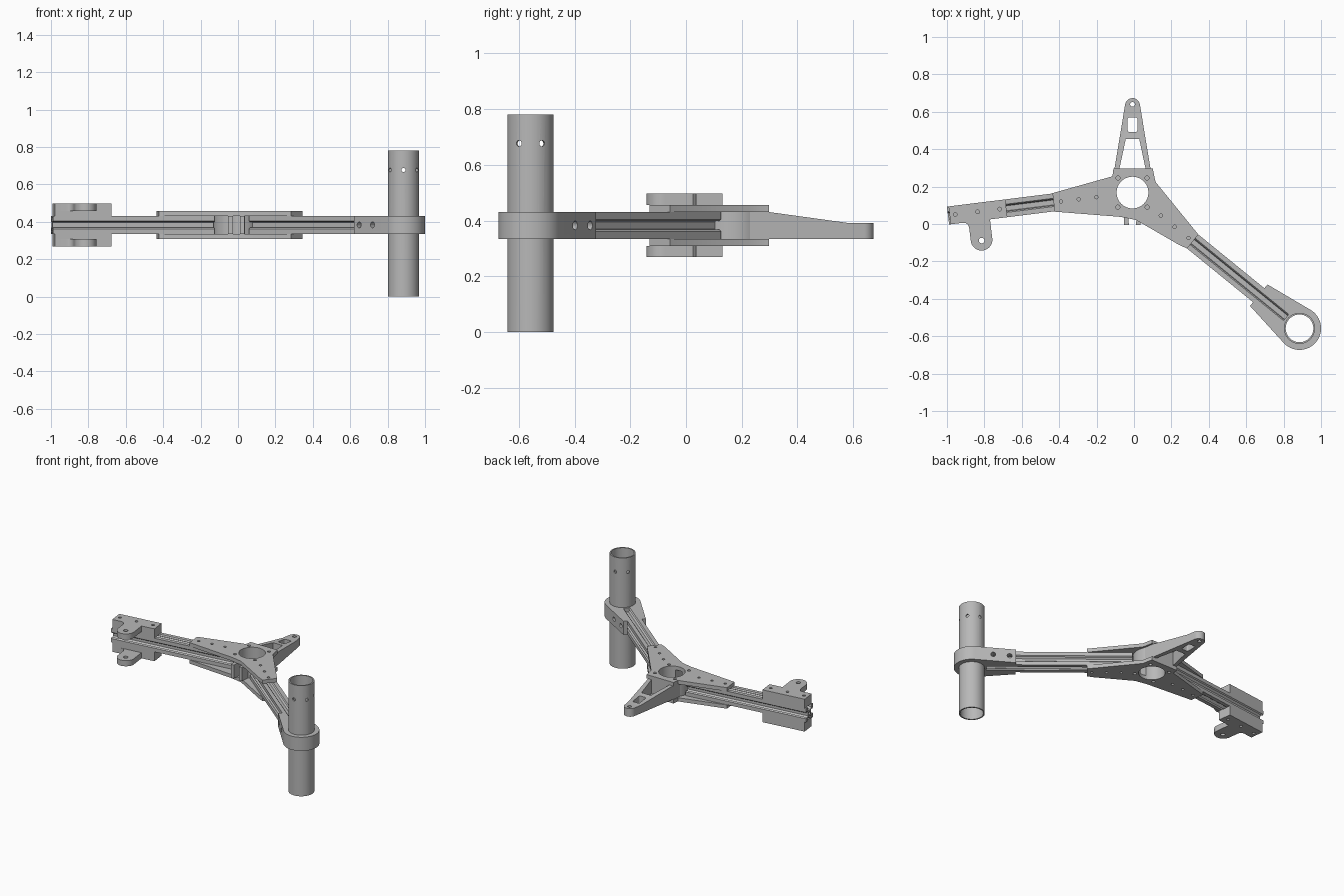
import bpy
import bmesh
from math import cos, sin, radians, pi
from mathutils import Matrix, Vector

if "Cube" in bpy.data.objects:
    bpy.data.objects.remove(bpy.data.objects["Cube"], do_unlink=True)

grey = bpy.data.materials.new("plain grey")
grey.use_nodes = True
grey.diffuse_color = (0.48, 0.48, 0.48, 1)
grey.node_tree.nodes["Principled BSDF"].inputs["Base Color"].default_value = (0.48, 0.48, 0.48, 1)

# Shared levels and arm frames (u runs outward from the hub, v sideways)
MID, HALF = 0.383, 0.048
LOW, HIGH = MID - HALF, MID + HALF
HUB = Vector((-0.008, 0.168, 0))
TUBE = Vector((0.885, -0.558, 0))
REACH = (TUBE - HUB).length
tube_dir = TUBE - HUB
LEVEL = Matrix.Identity(4)
HUB_FRAME = Matrix.Translation(HUB)
SIDE = HUB_FRAME @ Matrix.Rotation(radians(187.1), 4, 'Z')
FRONT = HUB_FRAME @ Vector((1, 0, 0)).rotation_difference(tube_dir).to_matrix().to_4x4()


def at(frame, u, v):
    p = frame @ Vector((u, v, 0))
    return p.x, p.y


def arc(cx, cy, r, a0=0, a1=360, n=32):
    full = abs(a1 - a0) == 360
    steps = n if full else n - 1
    return [(cx + r * cos(radians(a0 + (a1 - a0) * i / steps)),
             cy + r * sin(radians(a0 + (a1 - a0) * i / steps))) for i in range(n)]


def hole(frame, u, v, r):
    return arc(*at(frame, u, v), r, n=16)


def smooth(ob):
    bpy.ops.object.select_all(action='DESELECT')
    ob.select_set(True)
    bpy.context.view_layer.objects.active = ob
    bpy.ops.object.shade_smooth_by_angle()


def extrude(name, loops, z0, z1, frame=LEVEL):
    """Fill an outline, leave its inner loops open, and give it depth."""
    cu = bpy.data.curves.new(name, 'CURVE')
    cu.dimensions, cu.fill_mode, cu.extrude = '2D', 'BOTH', (z1 - z0) / 2
    for pts in loops:
        sp = cu.splines.new('POLY')
        sp.points.add(len(pts) - 1)
        for p, (x, y) in zip(sp.points, pts):
            p.co = (x, y, 0, 1)
        sp.use_cyclic_u = True
    tmp = bpy.data.objects.new(name + "_path", cu)
    bpy.context.collection.objects.link(tmp)
    dg = bpy.context.evaluated_depsgraph_get()
    me = bpy.data.meshes.new_from_object(tmp.evaluated_get(dg))
    bpy.data.objects.remove(tmp, do_unlink=True)
    me.transform(frame @ Matrix.Translation((0, 0, (z0 + z1) / 2)))
    bm = bmesh.new()
    bm.from_mesh(me)
    bmesh.ops.remove_doubles(bm, verts=bm.verts, dist=1e-5)
    bmesh.ops.recalc_face_normals(bm, faces=bm.faces)
    bm.to_mesh(me)
    bm.free()
    me.name = name
    me.materials.clear()
    me.materials.append(grey)
    ob = bpy.data.objects.new(name, me)
    bpy.context.collection.objects.link(ob)
    smooth(ob)
    return ob


def drill(ob, frame, r, length):
    """Drill a hole along the local y axis of the frame, both ways."""
    me = bpy.data.meshes.new("drill")
    bm = bmesh.new()
    bmesh.ops.create_cone(bm, cap_ends=True, segments=16, radius1=r, radius2=r, depth=length,
                          matrix=frame @ Matrix.Rotation(pi / 2, 4, 'X'))
    bm.to_mesh(me)
    bm.free()
    cutter = bpy.data.objects.new("drill", me)
    cutter.hide_render = True
    bpy.context.collection.objects.link(cutter)
    mod = ob.modifiers.new("drill", 'BOOLEAN')
    mod.operation, mod.object, mod.solver = 'DIFFERENCE', cutter, 'EXACT'
    bpy.context.view_layer.objects.active = ob
    bpy.ops.object.modifier_apply(modifier=mod.name)
    bpy.data.objects.remove(cutter, do_unlink=True)


def layers(name, loops, near, far):
    """Same plate above and below the beams."""
    extrude("upper_" + name, loops, MID + near, MID + far)
    extrude("lower_" + name, loops, MID - far, MID - near)


# Slotted beams
quarter = [(-HALF, HALF), (-0.022, HALF), (-0.015, 0.039), (-0.026, 0.039), (-0.026, 0.032),
           (-0.013, 0.019), (0.013, 0.019), (0.026, 0.032), (0.026, 0.039), (0.015, 0.039),
           (0.022, HALF)]
profile = []
for k in range(4):
    turn = Matrix.Rotation(-k * pi / 2, 2)
    profile += [tuple(turn @ Vector(p)) for p in quarter]
upright = Matrix(((0, 0, 1, 0), (1, 0, 0, 0), (0, 1, 0, MID), (0, 0, 0, 1)))
for name, frame, end in (("side_beam", SIDE, 0.994), ("front_beam", FRONT, 1.058)):
    extrude(name, [profile, arc(0, 0, 0.01, n=16)], 0.125, end, frame @ upright)

# Hub plates with centre opening and screw holes
outline = [(-0.11, 0.297), (-0.115, 0.255), at(SIDE, 0.425, -0.05), at(SIDE, 0.425, 0.05),
           (-0.07, 0.038), (0.01, 0.022), at(FRONT, 0.37, -0.06), at(FRONT, 0.415, -0.048),
           at(FRONT, 0.415, 0.048), (0.115, 0.225), (0.1, 0.297)]
holes = [arc(HUB.x, HUB.y, 0.085, n=48)]
holes += [hole(HUB_FRAME, x, y, 0.011) for x in (-0.078, 0.078) for y in (-0.078, 0.078)]
holes += [hole(f, u, 0, 0.009) for f in (SIDE, FRONT) for u in (0.195, 0.29, 0.385)]
layers("hub_plate", [outline] + holes, HALF, 0.074)

# Split clamp ring with two ears
ring = arc(0, 0, 0.122, -68, 248, 48) + [(-0.045, -0.173), (-0.02, -0.173)]
ring += arc(0, 0, 0.085, 256, -71, 48) + [(0.018, -0.173), (0.043, -0.173)]
extrude("clamp_ring", [ring], LOW, HIGH, HUB_FRAME)

# Rear leg, tapering in height toward the tip
cx = HUB.x
leg_outline = [(cx - 0.098, 0.285), (cx + 0.098, 0.285)] + arc(cx, 0.633, 0.04, 8, 172, 20)
web = [(cx - 0.07, 0.295), (cx + 0.07, 0.295), (cx + 0.036, 0.455), (cx - 0.036, 0.455)]
window = []
for x, y, a in ((0.016, 0.56, 0), (-0.016, 0.56, 90), (-0.016, 0.502, 180), (0.016, 0.502, 270)):
    window += arc(cx + x, y, 0.01, a, a + 90, 5)
leg = extrude("rear_leg", [leg_outline, web, window, arc(cx, 0.64, 0.013, n=16)], LOW, HIGH)
bm = bmesh.new()
bm.from_mesh(leg.data)
for y in (0.297, 0.58):
    bmesh.ops.bisect_plane(bm, geom=bm.verts[:] + bm.edges[:] + bm.faces[:],
                           plane_co=(0, y, 0), plane_no=(0, 1, 0))
for v in bm.verts:
    if v.co.z > MID:
        t = min(max((v.co.y - 0.297) / 0.283, 0), 1)
        v.co.z = HIGH - 0.039 * t
bm.to_mesh(leg.data)
bm.free()
smooth(leg)
for s in (-1, 1):
    extrude("leg_root", [[(cx + s * 0.098, 0.287), (cx + s * 0.07, 0.287),
                          (cx + s * 0.06, 0.25), (cx + s * 0.108, 0.23)]], LOW, HIGH)

# Side brackets: spacer block plus a plate with a rounded ear
block = [(0.985, -HALF), (0.985, HALF), (0.68, HALF), (0.68, -HALF)]
fillet = arc(0.92, 0.078, 0.03, 270, 180, 6)
eared = block[:2] + fillet + arc(0.832, 0.15, 0.058, 0, 180, 24) + [(0.774, HALF)] + block[2:]
screws = [hole(SIDE, u, 0, 0.01) for u in (0.715, 0.835, 0.955)]
layers("bracket_spacer", [[at(SIDE, *p) for p in block]] + screws, HALF, 0.074)
layers("bracket_plate", [[at(SIDE, *p) for p in eared]] + screws
       + [hole(SIDE, 0.832, 0.155, 0.015)], 0.074, 0.114)

# Tube holder gripping the beam end
collar = arc(REACH, 0, 0.115, -99, 99, 48)
collar += [(0.87, 0.074), (0.87, HALF), (1.058, HALF), (1.058, -HALF), (0.87, -HALF), (0.87, -0.074)]
holder = extrude("tube_holder", [collar, arc(REACH, 0, 0.081, n=48)], LOW, HIGH, FRONT)
for u in (0.91, 1.015):
    drill(holder, FRONT @ Matrix.Translation((u, 0, MID)), 0.016, 0.4)
smooth(holder)

# Upright tube with a ring of cross holes
tube = extrude("upright_tube", [arc(0, 0, 0.083, n=48), arc(0, 0, 0.074, n=48)], 0, 0.78,
               Matrix.Translation(TUBE))
for a in (0, 60, 120):
    drill(tube, Matrix.Translation(TUBE + Vector((0, 0, 0.677))) @ Matrix.Rotation(radians(a), 4, 'Z'),
          0.011, 0.3)
smooth(tube)
